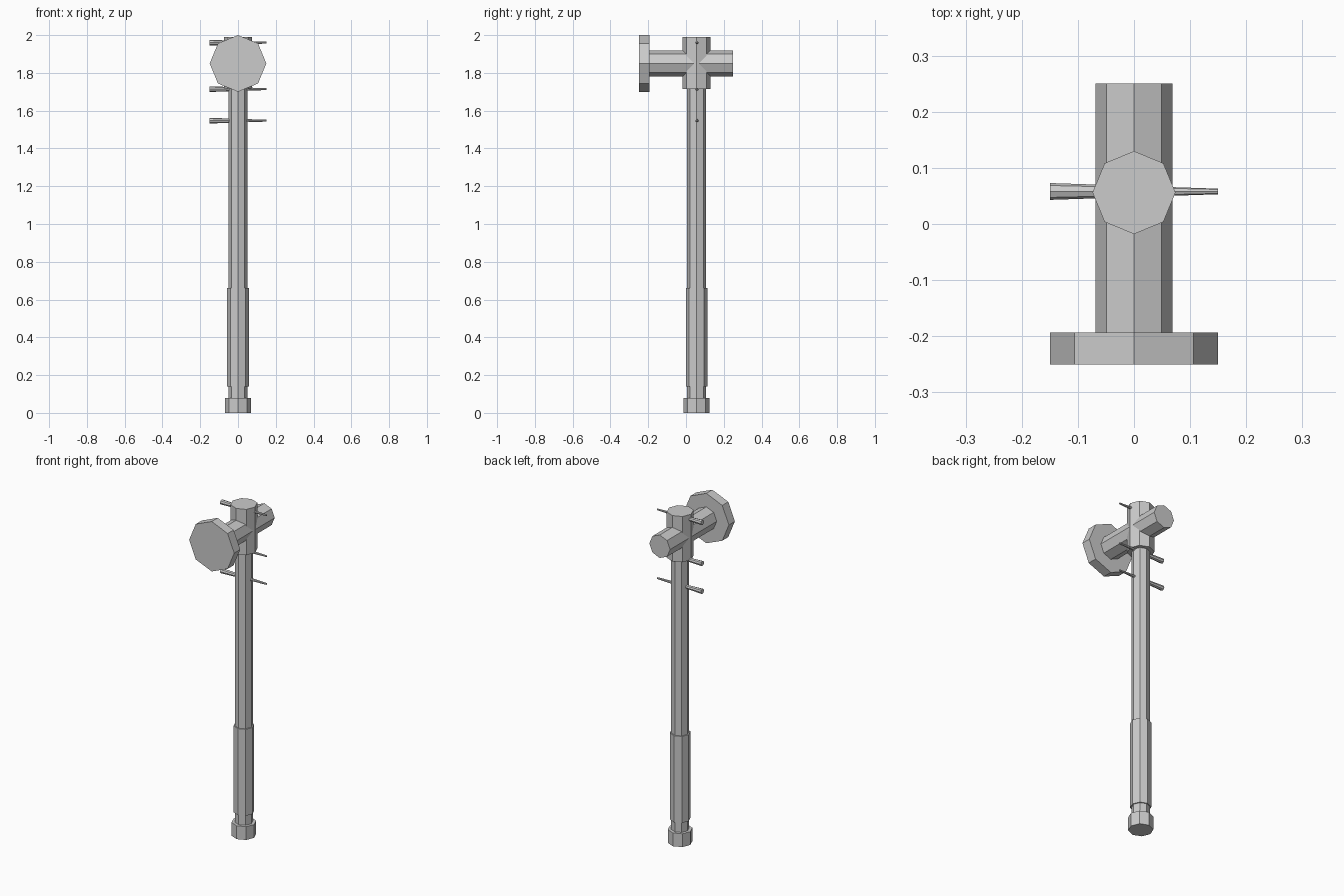
import bpy
from math import pi

cube = bpy.data.objects.get("Cube")
if cube:
    bpy.data.objects.remove(cube, do_unlink=True)

grey = bpy.data.materials.new("plain_grey")
grey.use_nodes = True
grey.diffuse_color = (0.6, 0.6, 0.6, 1)
grey.node_tree.nodes["Principled BSDF"].inputs["Base Color"].default_value = (0.6, 0.6, 0.6, 1)

AXIS_Y = 0.056   # centre line of the handle
HEAD_Z = 1.85    # centre line of the striking bar


def prism(name, start, end, radius, axis="z", centre=(0, 0), tip=None):
    """Flat-sided octagonal bar running from start to end along one axis."""
    mid = (start + end) / 2
    a, b = centre
    place = {"x": ((mid, a, b), (0, pi / 2, 0)),
             "y": ((a, mid, b), (-pi / 2, 0, 0)),
             "z": ((a, b, mid), (0, 0, 0))}
    location, rotation = place[axis]
    bpy.ops.mesh.primitive_cone_add(
        vertices=8, radius1=radius, radius2=radius if tip is None else tip,
        depth=end - start, location=location, rotation=rotation)
    obj = bpy.context.object
    obj.name = name
    obj.data.materials.append(grey)
    return obj


# Upright parts: pommel, shaft, grip and head socket
for name, low, high, radius in (
        ("pommel", 0, 0.08, 0.068),
        ("shaft", 0.04, 1.75, 0.05),
        ("grip", 0.14, 0.66, 0.057),
        ("head_socket", 1.715, 1.99, 0.074)):
    prism(name, low, high, radius, centre=(0, AXIS_Y))

# Striking bar with the wide face disc at the front
prism("head_bar", -0.22, 0.25, 0.069, "y", (0, HEAD_Z))
prism("striking_disc", -0.25, -0.193, 0.15, "y", (0, HEAD_Z))

# Tapered cross pins, thick end on the right
for name, z in (("top_pin", 1.96), ("middle_pin", 1.714), ("lower_pin", 1.547)):
    prism(name, -0.15, 0.15, 0.015, "x", (AXIS_Y + 0.002, z), tip=0.005)
